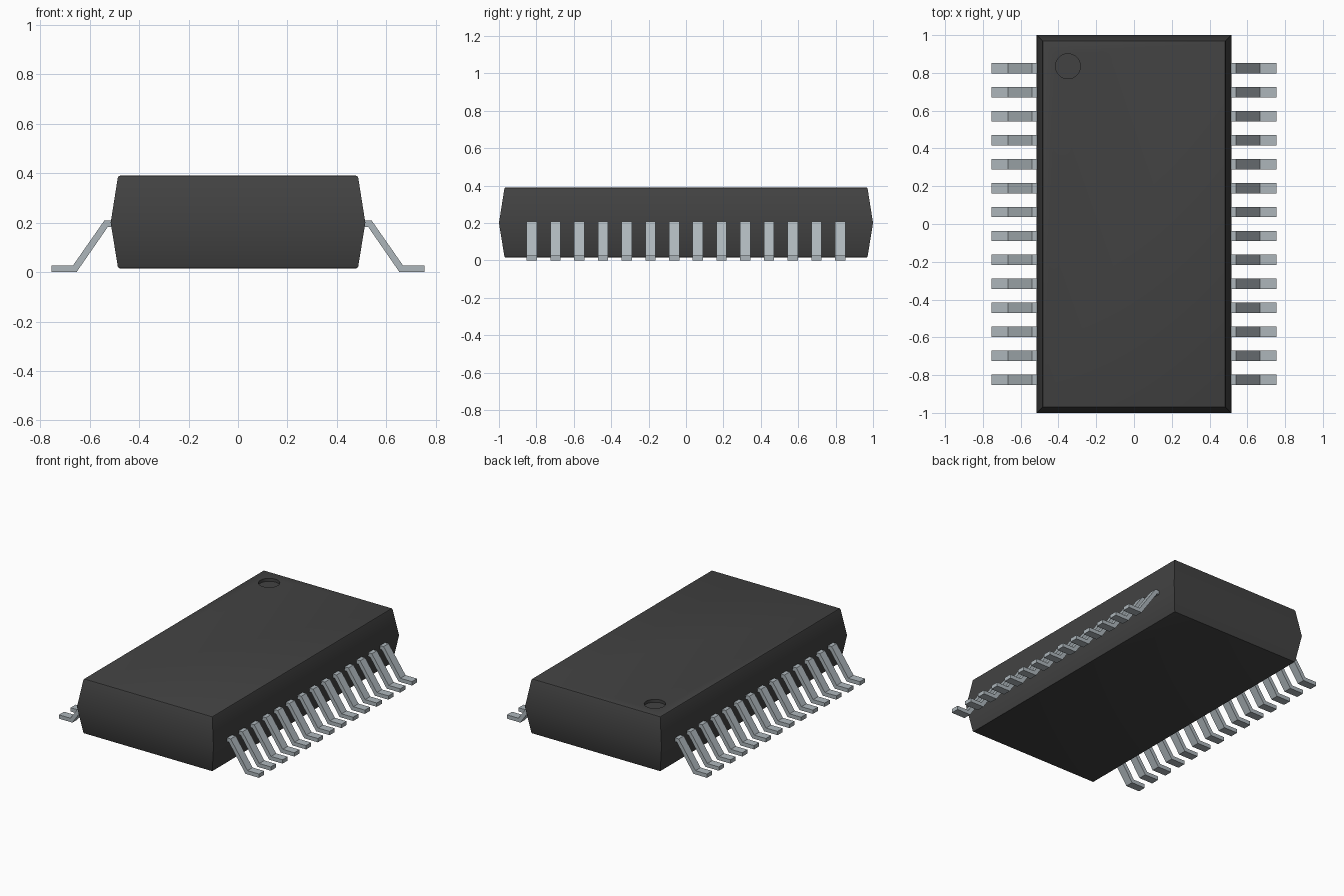
import bpy
import bmesh
import math

if "Cube" in bpy.data.objects:
    bpy.data.objects.remove(bpy.data.objects["Cube"], do_unlink=True)


def make_material(name, rgb):
    mat = bpy.data.materials.new(name)
    mat.use_nodes = True
    mat.diffuse_color = (*rgb, 1)
    mat.node_tree.nodes["Principled BSDF"].inputs["Base Color"].default_value = (*rgb, 1)
    return mat


def make_object(name, bm, mat):
    bmesh.ops.recalc_face_normals(bm, faces=bm.faces[:])
    mesh = bpy.data.meshes.new(name)
    bm.to_mesh(mesh)
    bm.free()
    mesh.materials.append(mat)
    obj = bpy.data.objects.new(name, mesh)
    bpy.context.collection.objects.link(obj)
    return obj


def activate(obj):
    bpy.ops.object.select_all(action='DESELECT')
    obj.select_set(True)
    bpy.context.view_layer.objects.active = obj


black = make_material("charcoal plastic", (0.055, 0.055, 0.055))
metal = make_material("tinned metal", (0.42, 0.47, 0.50))

# Package body: stacked rectangles, widest at the mould parting line
LAYERS = [(0.485, 0.970, 0.015), (0.515, 1.0, 0.20), (0.485, 0.970, 0.39)]
bm = bmesh.new()
rings = [[bm.verts.new((sx * hx, sy * hy, z))
          for sx, sy in ((-1, -1), (1, -1), (1, 1), (-1, 1))] for hx, hy, z in LAYERS]
for low, high in zip(rings, rings[1:]):
    for i in range(4):
        j = (i + 1) % 4
        bm.faces.new((low[i], low[j], high[j], high[i]))
bm.faces.new(rings[0][::-1])
bm.faces.new(rings[-1])
# Soften the top and bottom rims
rims = [e for e in bm.edges if abs(e.verts[0].co.z - e.verts[1].co.z) < 1e-5
        and abs(e.verts[0].co.z - 0.20) > 0.1]
bmesh.ops.bevel(bm, geom=rims, offset=0.008, segments=2, profile=0.5, affect='EDGES')
body = make_object("package_body", bm, black)

# Round pin-one recess in the top
bpy.ops.mesh.primitive_cylinder_add(vertices=48, radius=0.066, depth=0.1,
                                    location=(-0.35, 0.835, 0.42))
cutter = bpy.context.object
cutter.name = "recess_cutter"
cutter.hide_render = True
cutter.data.materials.append(black)
recess = body.modifiers.new("recess", 'BOOLEAN')
recess.operation = 'DIFFERENCE'
recess.solver = 'EXACT'
recess.object = cutter
activate(body)
bpy.ops.object.modifier_apply(modifier=recess.name)
bpy.data.objects.remove(cutter, do_unlink=True)
activate(body)
bpy.ops.object.shade_smooth_by_angle(angle=math.radians(30))

# Gull-wing leads: one side profile (x, z) extruded along y
PROFILE = [(0.49, 0.208), (0.541, 0.208), (0.668, 0.026), (0.755, 0.026),
           (0.755, 0.0), (0.653, 0.0), (0.527, 0.182), (0.49, 0.182)]
PINS, PITCH, WIDTH = 14, 0.1268, 0.055


def make_lead(name, side, y):
    bm = bmesh.new()
    face = bm.faces.new([bm.verts.new((side * x, y - WIDTH / 2, z)) for x, z in PROFILE])
    out = bmesh.ops.extrude_face_region(bm, geom=[face])
    moved = [v for v in out["geom"] if isinstance(v, bmesh.types.BMVert)]
    bmesh.ops.translate(bm, verts=moved, vec=(0, WIDTH, 0))
    return make_object(name, bm, metal)


for side, label in ((1, "left"), (-1, "right")):
    for i in range(PINS):
        make_lead(f"{label}_lead_{i + 1:02d}", side, (i - (PINS - 1) / 2) * PITCH)
